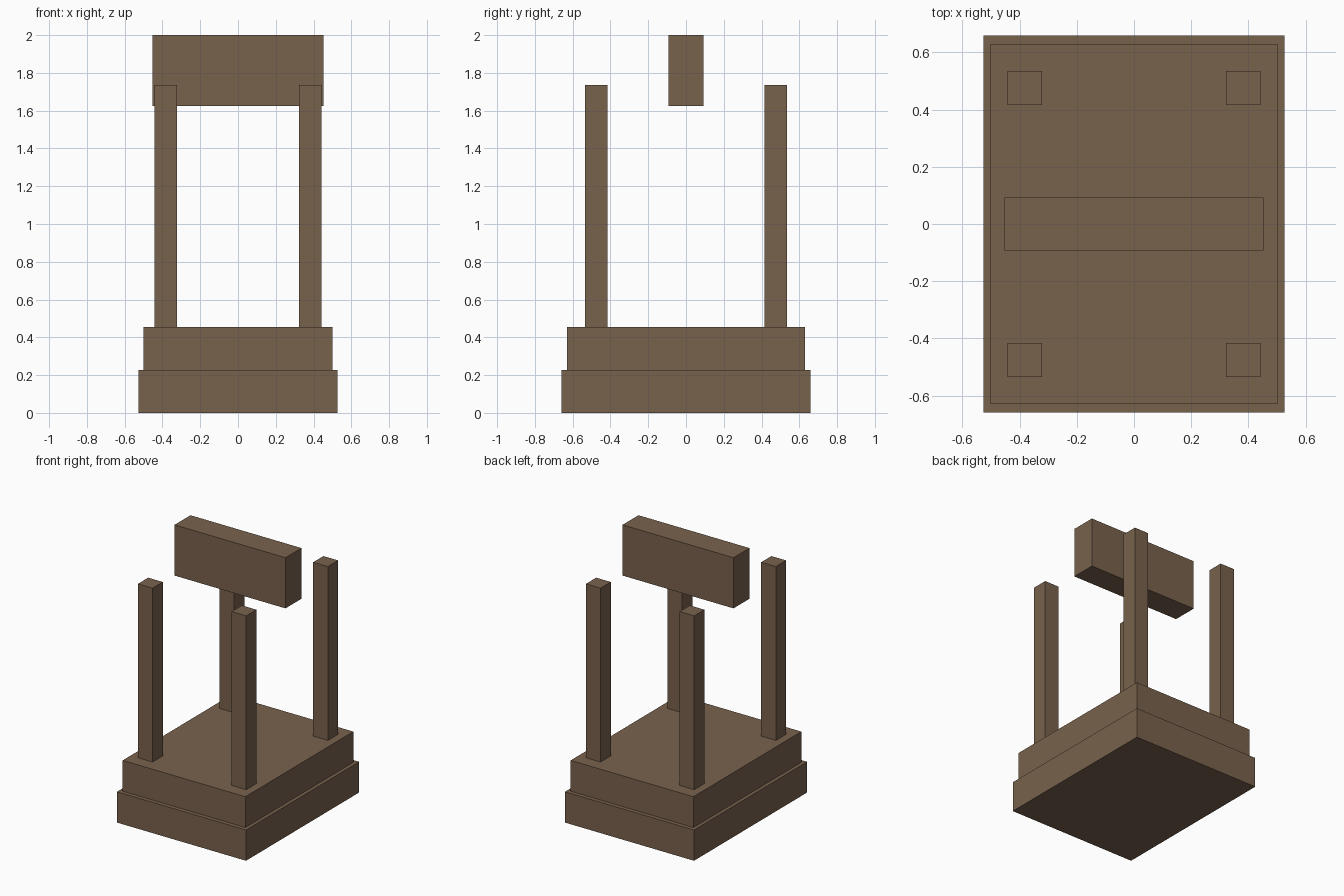
import bpy

if "Cube" in bpy.data.objects:
    bpy.data.objects.remove(bpy.data.objects["Cube"])

wood = bpy.data.materials.new("brown wood")
wood.diffuse_color = (0.19, 0.122, 0.075, 1)
wood.use_nodes = True
wood.node_tree.nodes["Principled BSDF"].inputs["Base Color"].default_value = wood.diffuse_color


def box(name, cx, cy, hx, hy, z0, z1):
    """Axis-aligned box from centre, half sizes and height range."""
    bpy.ops.mesh.primitive_cube_add(size=2, location=(cx, cy, (z0 + z1) / 2))
    ob = bpy.context.object
    ob.name = name
    ob.scale = (hx, hy, (z1 - z0) / 2)
    bpy.ops.object.transform_apply(location=False, rotation=False, scale=True)
    ob.data.materials.append(wood)
    return ob


# Stepped base
box("base_slab", 0, 0, 0.527, 0.659, 0, 0.227)
box("upper_slab", 0, 0, 0.501, 0.629, 0.227, 0.454)

# Four corner posts
for sx, side in ((-1, "left"), (1, "right")):
    for sy, end in ((-1, "front"), (1, "back")):
        box(f"{end}_{side}_post", sx * 0.382, sy * 0.476, 0.0595, 0.0595, 0.454, 1.737)

# Floating top beam
box("top_beam", 0, 0, 0.453, 0.093, 1.626, 2.0)
